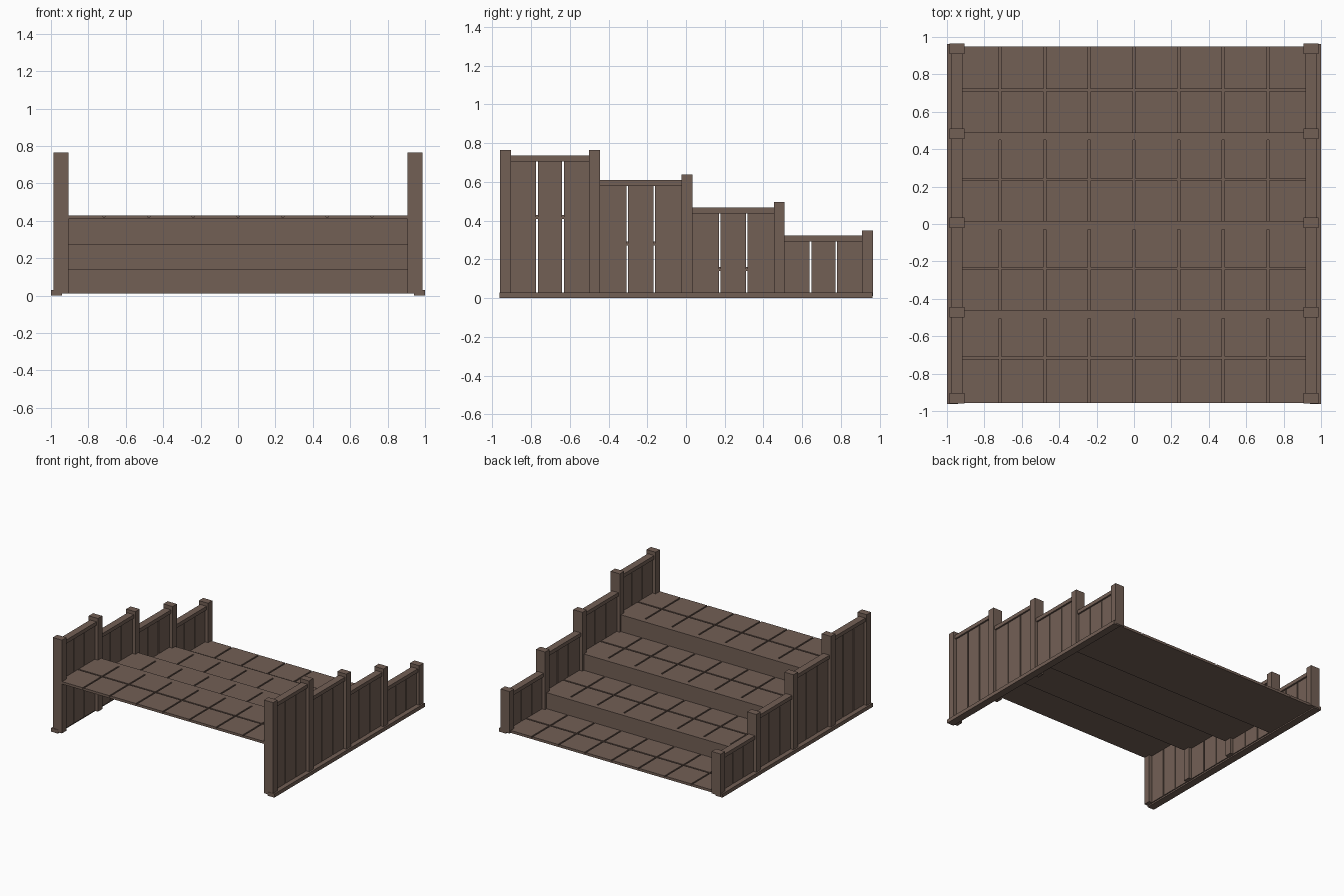
import bpy, bmesh

if "Cube" in bpy.data.objects:
    bpy.data.objects.remove(bpy.data.objects["Cube"])

def material(name, rgb):
    m = bpy.data.materials.new(name)
    m.diffuse_color = (*rgb, 1)
    m.use_nodes = True
    m.node_tree.nodes["Principled BSDF"].inputs["Base Color"].default_value = m.diffuse_color
    return m

BROWN = material("brown_wood", (0.171, 0.115, 0.091))

def boxes(name, items, mat=BROWN):
    """One object from boxes given as (x0, x1, y0, y1, z0, z1)."""
    bm = bmesh.new()
    for x0, x1, y0, y1, z0, z1 in items:
        vs = bmesh.ops.create_cube(bm, size=1)["verts"]
        for v in vs:
            v.co.x = x1 if v.co.x > 0 else x0
            v.co.y = y1 if v.co.y > 0 else y0
            v.co.z = z1 if v.co.z > 0 else z0
    me = bpy.data.meshes.new(name)
    bm.to_mesh(me)
    bm.free()
    me.materials.append(mat)
    ob = bpy.data.objects.new(name, me)
    bpy.context.collection.objects.link(ob)
    return ob

def both_sides(items):
    return items + [(-b, -a, c, d, e, f) for a, b, c, d, e, f in items]

GAP = 0.012
HALF_X = 0.955
COLS = 8

# steps, lowest (back) to highest (front): tread front y, tread back y, top z
steps = [(0.49, 0.95, 0.03), (0.015, 0.45, 0.16),
         (-0.46, -0.03, 0.292), (-0.958, -0.505, 0.428)]
pitch = 2 * HALF_X / COLS
for n, (y0, y1, z) in enumerate(steps, 1):
    # backing board, with two rows of raised boards on top
    boxes(f"tread_base_{n}", [(-HALF_X, HALF_X, y0, y1, z - 0.02, z - 0.009)])
    mid = (0.715, 0.238, -0.238, -0.715)[n - 1]
    tiles = []
    for c in range(COLS):
        x = -HALF_X + c * pitch
        for a, b in ((y0, mid - GAP / 2), (mid + GAP / 2, y1)):
            tiles.append((x + GAP / 2, x + pitch - GAP / 2, a, b, z - 0.009, z))
    boxes(f"tread_boards_{n}", tiles)

# risers joining neighbouring treads
for n in range(3):
    y_low, z_low = steps[n][0], steps[n][2]
    y_top, z_top = steps[n + 1][1], steps[n + 1][2]
    boxes(f"riser_{n + 1}", [(-HALF_X, HALF_X, y_top, y_low, z_low - 0.02, z_top)])

# posts: y centre, top z
posts = [(-0.932, 0.765), (-0.473, 0.765), (0.006, 0.637), (0.482, 0.497), (0.937, 0.35)]
boxes("side_posts", both_sides(
    [(0.905, 0.987, y - 0.028, y + 0.028, 0.01, z) for y, z in posts]))

# side walls: hand rail and three upright planks between each pair of posts
rails, planks = [], []
for k, top in enumerate((0.735, 0.61, 0.467, 0.322)):
    a, b = posts[k][0] + 0.028, posts[k + 1][0] - 0.028
    rails.append((0.918, 0.975, a, b, top - 0.03, top))
    w = (b - a) / 3
    for i in range(3):
        planks.append((0.932, 0.962, a + i * w + (0.004 if i else 0),
                       a + (i + 1) * w - (0.004 if i < 2 else 0), 0.012, top - 0.03))
boxes("side_hand_rails", both_sides(rails))
boxes("side_planks", both_sides(planks))

# base boards along the ground
boxes("side_base_boards", both_sides([(0.94, 1.0, -0.963, 0.963, 0, 0.03)]))
